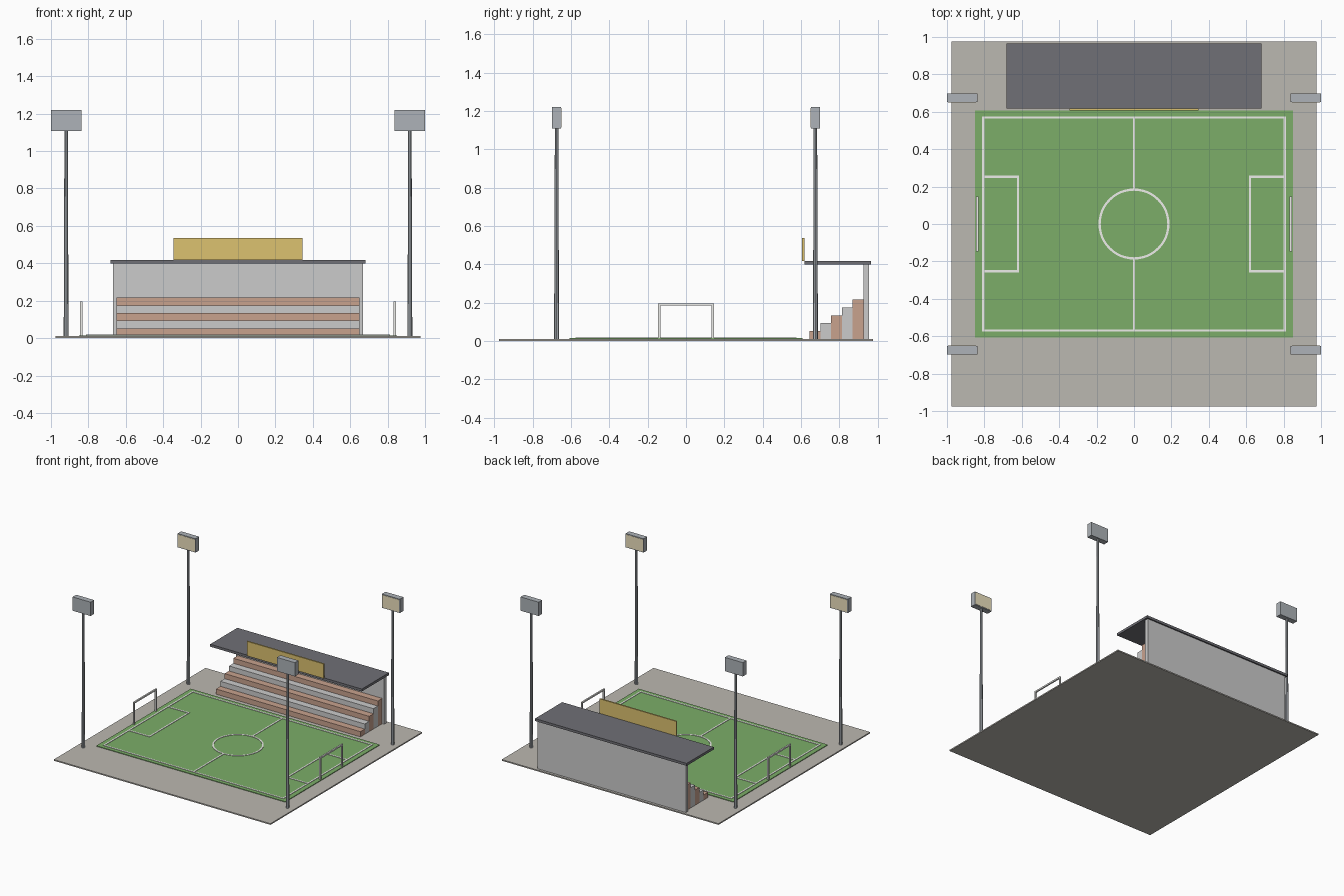
import bpy, bmesh, math

if "Cube" in bpy.data.objects:
    bpy.data.objects.remove(bpy.data.objects["Cube"])


def material(name, rgb):
    m = bpy.data.materials.new(name)
    m.diffuse_color = (*rgb, 1)
    m.use_nodes = True
    m.node_tree.nodes["Principled BSDF"].inputs["Base Color"].default_value = m.diffuse_color
    return m


paving = material("paving", (0.50, 0.48, 0.44))
grass = material("grass", (0.20, 0.42, 0.14))
white = material("white paint", (0.85, 0.85, 0.82))
seat_mat = material("seating", (0.58, 0.36, 0.27))
roof_mat = material("roofing", (0.16, 0.16, 0.18))
sign_mat = material("sign", (0.72, 0.54, 0.16))
lamp_mat = material("lamp glass", (0.85, 0.76, 0.52))
steel = material("steel", (0.42, 0.45, 0.48))


def finish(name, bm, mat):
    mesh = bpy.data.meshes.new(name)
    bm.to_mesh(mesh)
    bm.free()
    obj = bpy.data.objects.new(name, mesh)
    bpy.context.collection.objects.link(obj)
    if mat:
        mesh.materials.append(mat)
    return obj


def boxes(name, extents, mat=None):
    """One object made of boxes given as (x0, x1, y0, y1, z0, z1)."""
    bm = bmesh.new()
    for x0, x1, y0, y1, z0, z1 in extents:
        for v in bmesh.ops.create_cube(bm, size=1)["verts"]:
            v.co = ((x0 + x1) / 2 + v.co.x * (x1 - x0),
                    (y0 + y1) / 2 + v.co.y * (y1 - y0),
                    (z0 + z1) / 2 + v.co.z * (z1 - z0))
    return finish(name, bm, mat)


# Ground slab and pitch
boxes("ground_slab", [(-0.975, 0.975, -0.975, 0.975, 0, 0.01)], paving)
boxes("pitch", [(-0.85, 0.85, -0.607, 0.607, 0.01, 0.015)], grass)

# Painted straight lines
W, Z0, Z1 = 0.012, 0.015, 0.018
X, Y, R = 0.812, 0.576, 0.19
boxes("touch_lines", [(-X, X, y - W / 2, y + W / 2, Z0, Z1)
                      for y in (-Y + W / 2, Y - W / 2)], white)
boxes("goal_lines", [(x - W / 2, x + W / 2, -Y + W, Y - W, Z0, Z1)
                     for x in (-X + W / 2, X - W / 2)], white)
boxes("halfway_line", [(-W / 2, W / 2, R - W / 2, Y - W, Z0, Z1),
                       (-W / 2, W / 2, -Y + W, -R + W / 2, Z0, Z1)], white)
for side, s in (("left", -1), ("right", 1)):
    parts = [(0.614, 0.626, -0.258, 0.258, Z0, Z1),
             (0.626, X - W, 0.246, 0.258, Z0, Z1),
             (0.626, X - W, -0.258, -0.246, Z0, Z1)]
    boxes(f"penalty_box_{side}",
          [(*sorted((s * a, s * b)), *rest) for a, b, *rest in parts], white)

# Centre circle: square profile swept round
bm = bmesh.new()
N = 48
rings = []
for i in range(N):
    a = 2 * math.pi * i / N
    rings.append([bm.verts.new((r * math.cos(a), r * math.sin(a), z))
                  for r, z in ((R - W, Z0), (R, Z0), (R, Z1), (R - W, Z1))])
for i in range(N):
    p, q = rings[i], rings[(i + 1) % N]
    for k in range(4):
        bm.faces.new((p[k], q[k], q[(k + 1) % 4], p[(k + 1) % 4]))
bmesh.ops.recalc_face_normals(bm, faces=bm.faces)
finish("centre_circle", bm, white)

# Goals
for side, s in (("left", -1), ("right", 1)):
    x0, x1 = s * 0.838 - 0.006, s * 0.838 + 0.006
    boxes(f"goal_{side}", [(x0, x1, -0.146, -0.134, 0.012, 0.184),
                           (x0, x1, 0.134, 0.146, 0.012, 0.184),
                           (x0, x1, -0.146, 0.146, 0.184, 0.196)], white)

# Stand: stepped rows in alternating colours
for i in range(5):
    y = 0.645 + 0.056 * i
    boxes(f"stand_step_{i + 1}",
          [(-0.65, 0.65, y, y + 0.056, 0.01, 0.052 + 0.041 * i)],
          None if i % 2 else seat_mat)
boxes("stand_back_wall", [(-0.667, 0.667, 0.925, 0.955, 0.01, 0.398)])
boxes("stand_roof", [(-0.682, 0.682, 0.617, 0.966, 0.398, 0.418)], roof_mat)
boxes("sign_board", [(-0.345, 0.345, 0.606, 0.618, 0.418, 0.536)], sign_mat)

# Floodlights, lamp faces turned towards the pitch
for name, sx, sy in (("front_left", -1, -1), ("front_right", 1, -1),
                     ("back_left", -1, 1), ("back_right", 1, 1)):
    cx, cy = sx * 0.919, sy * 0.675
    bm = bmesh.new()
    bmesh.ops.create_cone(bm, cap_ends=True, segments=8, radius1=0.013,
                          radius2=0.009, depth=1.11)
    bmesh.ops.translate(bm, verts=bm.verts, vec=(cx, cy, 0.565))
    finish(f"floodlight_pole_{name}", bm, steel)
    boxes(f"floodlight_head_{name}",
          [(cx - 0.081, cx + 0.081, cy - 0.023, cy + 0.023, 1.108, 1.22)], steel)
    face = sorted((cy - sy * 0.022, cy - sy * 0.025))
    boxes(f"floodlight_lamp_{name}",
          [(cx - 0.075, cx + 0.075, *face, 1.114, 1.214)], lamp_mat)
